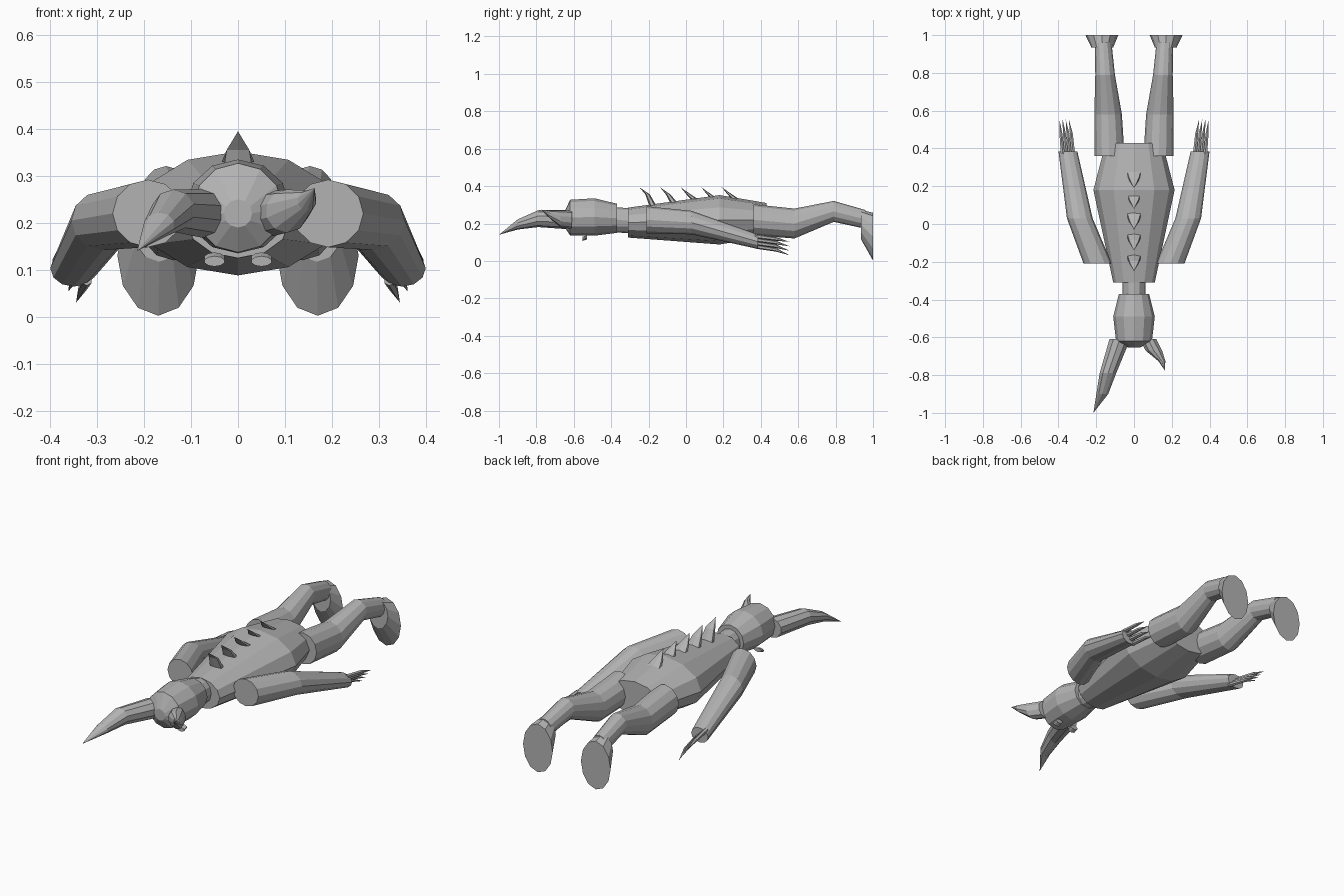
import bpy, bmesh
from math import sin, cos, pi
from mathutils import Vector

cube = bpy.data.objects.get("Cube")
if cube:
    bpy.data.objects.remove(cube)

grey = bpy.data.materials.new("stone_grey")
grey.use_nodes = True
colour = (0.45, 0.45, 0.45, 1)
grey.diffuse_color = colour
grey.node_tree.nodes["Principled BSDF"].inputs["Base Color"].default_value = colour


def loft(name, rings, sides=12, side=Vector((1, 0, 0)), up=Vector((0, 0, 1))):
    """Skin rings of (x, y, z, half width, half height); zero width is a tip."""
    bm = bmesh.new()
    loops = []
    for x, y, z, w, h in rings:
        c = Vector((x, y, z))
        if w == 0:
            loops.append([bm.verts.new(c)] * sides)
        else:
            loops.append([bm.verts.new(c + side * w * sin(2 * pi * i / sides)
                                       + up * h * cos(2 * pi * i / sides))
                          for i in range(sides)])
    for a, b in zip(loops, loops[1:]):
        for i in range(sides):
            j = (i + 1) % sides
            bm.faces.new(list(dict.fromkeys((a[i], a[j], b[j], b[i]))))
    for loop in (loops[0], loops[-1]):
        if len(set(loop)) > 2:
            bm.faces.new(loop)
    bmesh.ops.recalc_face_normals(bm, faces=bm.faces)
    mesh = bpy.data.meshes.new(name)
    bm.to_mesh(mesh)
    bm.free()
    mesh.materials.append(grey)
    obj = bpy.data.objects.new(name, mesh)
    bpy.context.collection.objects.link(obj)
    return obj


# Torso, neck and head
loft("torso", [(0, -.31, .205, .11, .08), (0, .18, .22, .215, .132),
               (0, .43, .22, .15, .09)])
loft("neck", [(0, -.40, .22, .06, .067), (0, -.28, .215, .06, .067)])
loft("head", [(0, -.655, .22, .03, .03), (0, -.62, .232, .095, .095),
              (0, -.49, .235, .11, .1), (0, -.37, .228, .08, .078)])

# Long horn and short broken horn
loft("long_horn", [(-.075, -.61, .22, .058, .052), (-.138, -.79, .226, .046, .045),
                   (-.168, -.90, .195, .033, .027), (-.215, -1, .14, 0, 0)], 10)
loft("short_horn", [(.075, -.61, .22, .045, .048), (.105, -.67, .225, .046, .046),
                    (.147, -.725, .247, .02, .022), (.163, -.775, .274, 0, 0)], 10)

# Row of back spikes leaning towards the head
for i in range(5):
    y = -.25 + .11 * i
    z = .31 + .02 * min(i, 2)
    loft(f"back_spike_{i + 1}", [(0, y + .075, z - .02, .04, .02),
                                 (0, y + .045, .355, .028, .012),
                                 (0, y, .395, 0, 0)], 6, up=Vector((0, 1, 0)))

# Limbs and eyes, one of each per side
for label, s in (("left", 1), ("right", -1)):
    loft(label + "_arm", [(s * .192, -.21, .22, .075, .072),
                          (s * .287, .03, .205, .068, .063),
                          (s * .35, .385, .103, .05, .039)])
    for i in range(4):
        t = i / 3
        loft(f"{label}_finger_{i + 1}",
             [(s * (.322 + .055 * t), .37, .078 + .054 * t, .012, .012),
              (s * (.332 + .055 * t), .48, .06 + .058 * t, .009, .01),
              (s * (.345 + .05 * t), .555, .03 + .072 * t, 0, 0)], 6)
    loft(label + "_leg", [(s * .13, .36, .22, .08, .083), (s * .137, .58, .2, .073, .08),
                          (s * .153, .79, .265, .052, .056),
                          (s * .163, .96, .222, .044, .05)])
    loft(label + "_foot", [(s * .168, .935, .195, .058, .078),
                           (s * .17, 1, .13, .087, .128)])
    loft(label + "_eye", [(s * .05, -.553, .118, .022, .011),
                          (s * .05, -.53, .126, .022, .011)], 10)
